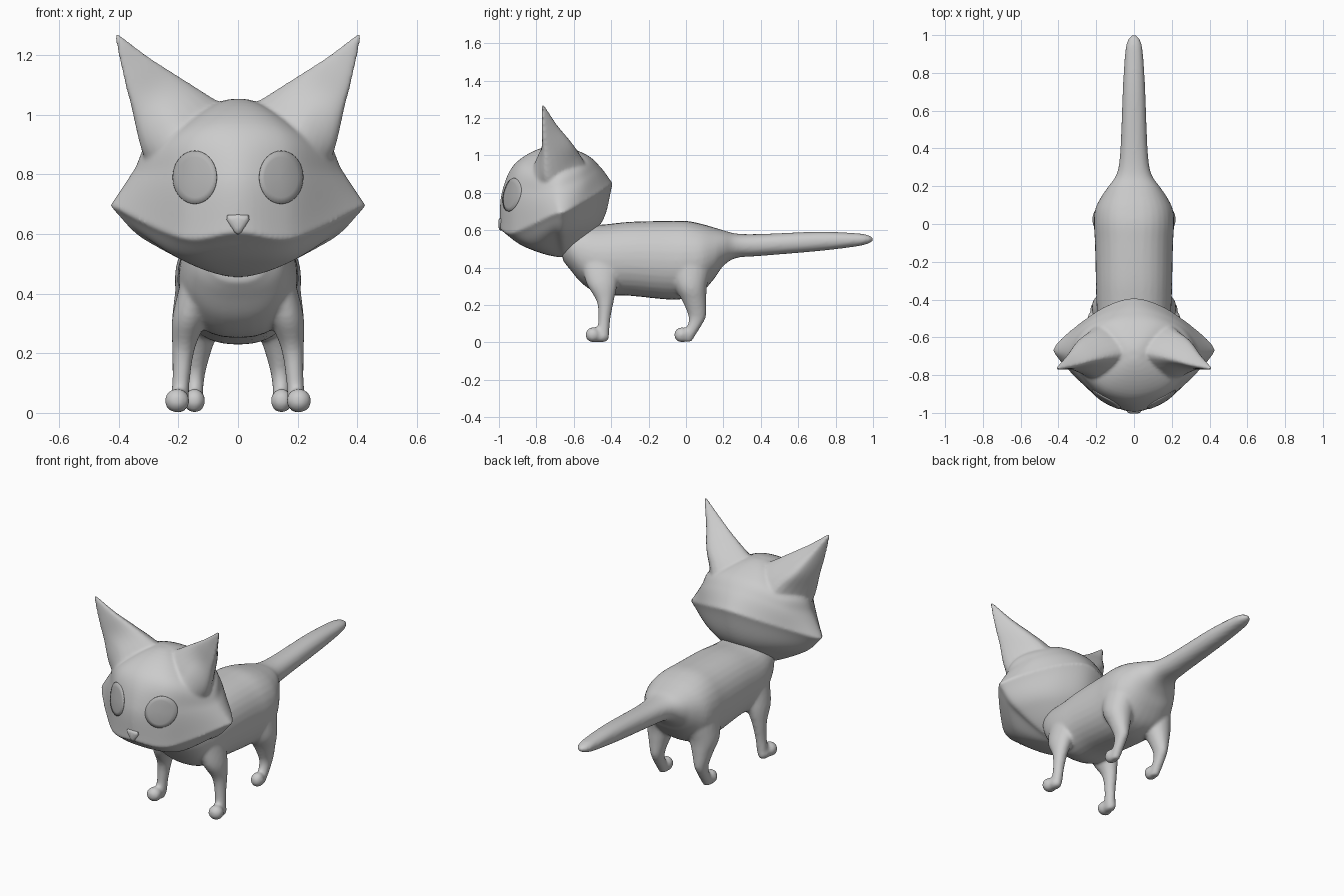
import bpy, bmesh, math
from mathutils import Vector
from mathutils.bvhtree import BVHTree

if "Cube" in bpy.data.objects:
    bpy.data.objects.remove(bpy.data.objects["Cube"])


def material(name, v):
    m = bpy.data.materials.new(name)
    m.diffuse_color = (v, v, v, 1)
    m.use_nodes = True
    m.node_tree.nodes["Principled BSDF"].inputs["Base Color"].default_value = m.diffuse_color
    return m


FUR = material("grey fur", 0.6)
EYE = material("darker grey eye", 0.45)


def spline(pts, steps, closed=False, before=None, after=None):
    """Catmull-Rom curve through the points."""
    p = [Vector(q) for q in pts]
    n = len(p)
    if closed:
        ext = [p[-1]] + p + [p[0], p[1]]
    else:
        ext = [before or 2 * p[0] - p[1]] + p + [after or 2 * p[-1] - p[-2]]
    out = []
    for i in range(n if closed else n - 1):
        a, b, c, d = ext[i:i + 4]
        for k in range(steps):
            t = k / steps
            out.append(0.5 * (2 * b + (c - a) * t + (2 * a - 5 * b + 4 * c - d) * t ** 2
                              + (3 * b - a - 3 * c + d) * t ** 3))
    return out if closed else out + [p[-1]]


def skin(bm, rings, sx=1):
    """Closed tube through equal-sized rings, with capped ends."""
    vs = [[bm.verts.new((p[0] * sx, p[1], p[2])) for p in r] for r in rings]
    n = len(vs[0])
    for a, b in zip(vs, vs[1:]):
        for i in range(n):
            bm.faces.new((a[i], a[(i + 1) % n], b[(i + 1) % n], b[i]))
    bm.faces.new(vs[0][::-1])
    bm.faces.new(vs[-1])


def smooth_rings(rings, steps):
    """Add splined rings between the given ones."""
    cols = [spline(c, steps) for c in zip(*rings)]
    return list(zip(*cols))


def ball(bm, c, r):
    geo = bmesh.ops.create_uvsphere(bm, u_segments=20, v_segments=12, radius=1)
    for v in geo["verts"]:
        v.co = Vector([c[i] + r[i] * v.co[i] for i in range(3)])


def add_object(name, bm, mat):
    bmesh.ops.recalc_face_normals(bm, faces=bm.faces)
    me = bpy.data.meshes.new(name)
    bm.to_mesh(me)
    bm.free()
    me.materials.append(mat)
    for f in me.polygons:
        f.use_smooth = True
    ob = bpy.data.objects.new(name, me)
    bpy.context.collection.objects.link(ob)
    return ob


def fuse(ob, voxel, iterations):
    """Merge overlapping parts into one soft skin."""
    m = ob.modifiers.new("fuse", 'REMESH')
    m.mode = 'VOXEL'
    m.voxel_size = voxel
    m.use_smooth_shade = True
    s = ob.modifiers.new("soften", 'SMOOTH')
    s.factor = 0.5
    s.iterations = iterations


# Torso and tail: y, top, bottom, half width
bm = bmesh.new()
SECTIONS = [(-.66, .60, .44, .10), (-.62, .62, .39, .15), (-.55, .63, .31, .18),
            (-.45, .63, .257, .197), (-.3, .645, .25, .202), (-.1, .65, .23, .207),
            (0, .65, .235, .212), (.08, .635, .265, .205), (.15, .615, .34, .17),
            (.2, .60, .41, .135), (.27, .582, .452, .09), (.4, .58, .463, .072),
            (.7, .592, .488, .06), (.9, .585, .512, .048), (.97, .575, .527, .035),
            (1.0, .56, .542, .012)]
rings = []
for y, top, bot, w in SECTIONS:
    ring = []
    for i in range(32):
        s, c = math.sin(i * math.tau / 32), math.cos(i * math.tau / 32)
        ring.append((w * math.copysign(abs(s) ** .85, s), y,
                     (top + bot) / 2 + (top - bot) / 2 * math.copysign(abs(c) ** .95, c)))
    rings.append(ring)
skin(bm, smooth_rings(rings, 5))

# Legs: x, y, z, half width, half depth
FRONT_LEG = [(.14, -.46, .45, .05, .10), (.163, -.45, .32, .058, .085),
             (.182, -.432, .22, .039, .046), (.19, -.437, .12, .030, .032),
             (.195, -.445, .05, .030, .035), (.198, -.45, .004, .022, .03)]
HIND_LEG = [(.12, .02, .42, .09, .12), (.138, .025, .3, .083, .088),
            (.143, .045, .22, .058, .064), (.144, .06, .14, .036, .047),
            (.145, .045, .09, .030, .038), (.145, .015, .04, .028, .037),
            (.145, 0, .004, .022, .03)]
for side in (-1, 1):
    for leg in (FRONT_LEG, HIND_LEG):
        rings = [[(x + rx * math.cos(k * math.tau / 20), y + ry * math.sin(k * math.tau / 20), z)
                  for k in range(20)] for x, y, z, rx, ry in leg]
        skin(bm, smooth_rings(rings, 5), side)
    # Paws
    ball(bm, (side * .204, -.498, .041), (.043, .04, .041))
    ball(bm, (side * .2, -.455, .033), (.032, .046, .033))
    ball(bm, (side * .146, -.024, .041), (.037, .04, .041))
fuse(add_object("body", bm, FUR), .0095, 7)

# Head: half loops from the muzzle around the cheek to the nape
CROWN = [(0, -.90, .97), (.1, -.885, .965), (.18, -.84, .95), (.26, -.74, .92),
         (.275, -.66, .93), (.22, -.585, .955), (.115, -.545, .995), (0, -.535, 1.005)]
BROW = [(0, -.985, .80), (.13, -.945, .80), (.22, -.88, .80), (.33, -.74, .80),
        (.345, -.66, .82), (.27, -.55, .87), (.14, -.48, .92), (0, -.455, .935)]
RIDGE = [(0, -.995, .605), (.15, -.945, .582), (.26, -.86, .612), (.405, -.71, .685),
         (.42, -.645, .70), (.3, -.535, .76), (.15, -.435, .82), (0, -.392, .85)]
JAW = [(0, -.86, .51), (.12, -.83, .505), (.2, -.78, .52), (.29, -.70, .575),
       (.29, -.65, .57), (.22, -.56, .60), (.12, -.49, .62), (0, -.455, .635)]
TOP, BOTTOM = Vector((0, -.69, 1.055)), Vector((0, -.65, .455))


def full_loop(half):
    return spline(half + [(-x, y, z) for x, y, z in half[-2:0:-1]], 6, closed=True)


def across(pole, p):
    return Vector((2 * pole.x - p.x, 2 * pole.y - p.y, p.z))


cols = []
for c, b, r, j in zip(*map(full_loop, (CROWN, BROW, RIDGE, JAW))):
    upper = spline([TOP, c, b, r], 8, before=across(TOP, c))
    lower = spline([r, j, BOTTOM], 10, after=across(BOTTOM, j))
    cols.append(upper[1:] + lower[1:-1])
bm = bmesh.new()
skin(bm, list(zip(*cols)))

# Ears: inner, front, outer and back point at each level
EAR = [[(.02, -.68, 1.02), (.19, -.85, .87), (.29, -.70, .80), (.16, -.50, .88)],
       [(.09, -.69, 1.06), (.22, -.80, .98), (.327, -.74, .89), (.22, -.56, .985)],
       [(.20, -.715, 1.13), (.28, -.768, 1.06), (.357, -.75, 1.02), (.285, -.61, 1.06)],
       [(.30, -.745, 1.195), (.34, -.768, 1.15), (.385, -.76, 1.13), (.345, -.69, 1.16)],
       [(.405, -.768, 1.275), (.41, -.774, 1.274), (.415, -.768, 1.272), (.41, -.76, 1.273)]]
for side in (-1, 1):
    skin(bm, smooth_rings([spline(r, 6, closed=True) for r in EAR], 6), side)
head = add_object("head", bm, FUR)
fuse(head, .0085, 5)

# Eyes: thin oval plates that follow the face
dg = bpy.context.evaluated_depsgraph_get()
dg.update()
face = BVHTree.FromObject(head, dg)


def face_y(x, z):
    hit = face.ray_cast(Vector((x, -2, z)), Vector((0, 1, 0)))[0]
    return hit.y if hit else -.9


for side, name in ((-1, "eye_left"), (1, "eye_right")):
    bm = bmesh.new()
    rings = []
    for f, lift in ((.02, .007), (.25, .007), (.5, .007), (.75, .007), (.98, .006), (1, -.003)):
        ring = []
        for i in range(36):
            a = i * math.tau / 36
            x, z = .145 + .075 * f * math.cos(a), .79 + .09 * f * math.sin(a)
            ring.append((x, face_y(side * x, z) - lift, z))
        rings.append(ring)
    skin(bm, rings, side)
    add_object(name, bm, EYE)

# Nose: small rounded triangle on the muzzle
bm = bmesh.new()
TRI = [(-.036, .663), (0, .666), (.036, .663), (.038, .648), (.012, .606), (0, .598),
       (-.012, .606), (-.038, .648)]
rings = [[(x * s, y, .64 + (z - .64) * s) for x, z in TRI]
         for s, y in ((1, -.96), (1, -.992), (.85, -.999), (.5, -1.003))]
skin(bm, rings)
nose = add_object("nose", bm, FUR)
bpy.context.view_layer.objects.active = nose
nose.select_set(True)
bpy.ops.object.shade_smooth_by_angle(angle=math.radians(40))
